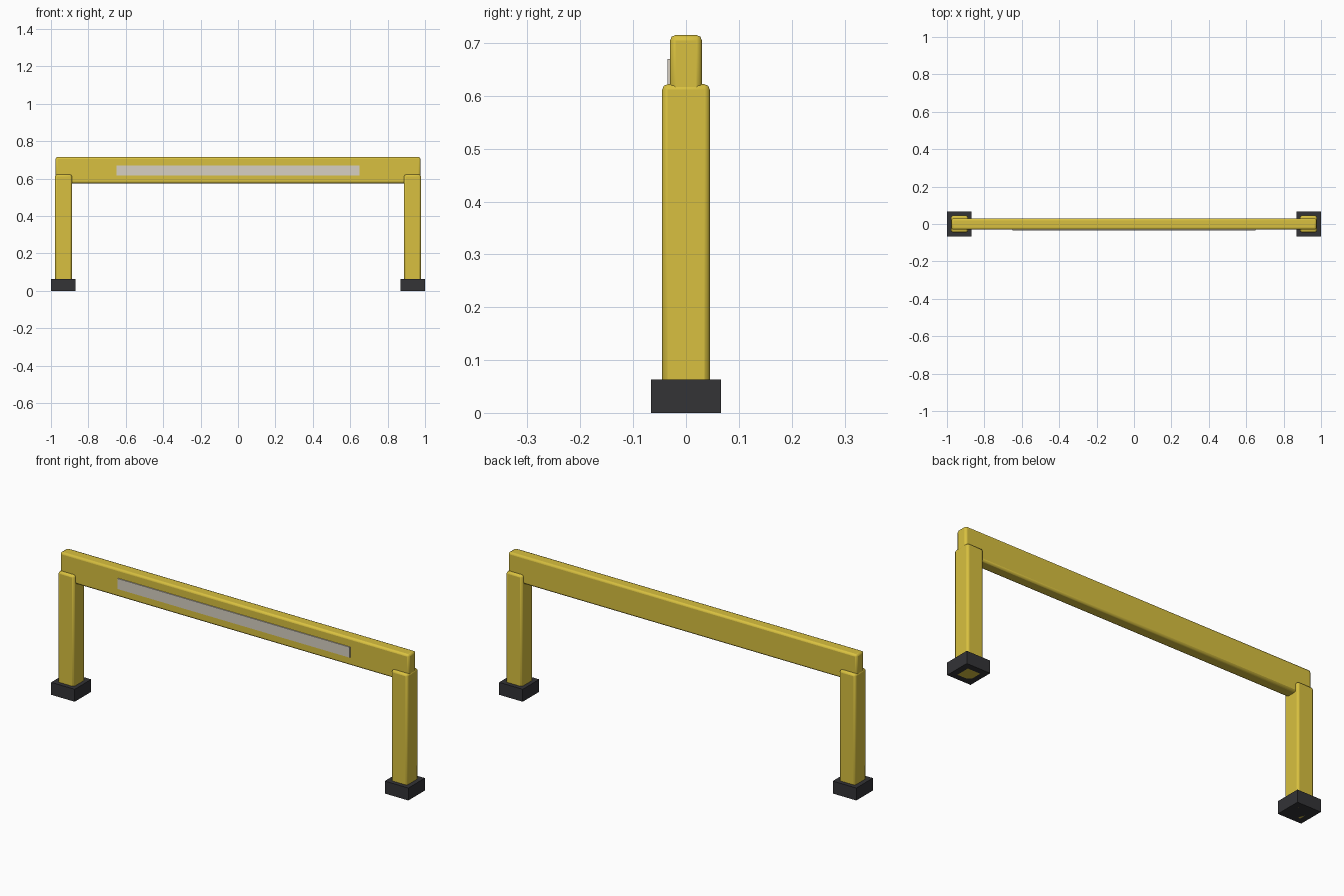
import bpy
import math

if "Cube" in bpy.data.objects:
    bpy.data.objects.remove(bpy.data.objects["Cube"])


def material(name, color):
    mat = bpy.data.materials.new(name)
    mat.diffuse_color = (*color, 1)
    mat.use_nodes = True
    mat.node_tree.nodes["Principled BSDF"].inputs["Base Color"].default_value = mat.diffuse_color
    return mat


yellow = material("yellow_paint", (0.69, 0.53, 0.05))
black = material("black_rubber", (0.033, 0.033, 0.037))
pale = material("pale_strip", (0.68, 0.63, 0.54))


def box(name, x, y, z, mat, bevel=0):
    """Box from (min, max) ranges, with optional rounded edges."""
    ranges = (x, y, z)
    bpy.ops.mesh.primitive_cube_add(size=1, location=[(a + b) / 2 for a, b in ranges])
    ob = bpy.context.object
    ob.name = name
    ob.scale = [b - a for a, b in ranges]
    bpy.ops.object.transform_apply(location=False, rotation=False, scale=True)
    ob.data.materials.append(mat)
    if bevel:
        mod = ob.modifiers.new("rounded_edges", 'BEVEL')
        mod.width = bevel
        mod.segments = 2
        bpy.ops.object.shade_smooth_by_angle(angle=math.radians(30))
    return ob


# Horizontal beam with a flat strip on its front face
box("beam", (-0.976, 0.976), (-0.03, 0.03), (0.575, 0.715), yellow, 0.01)
box("front_strip", (-0.65, 0.65), (-0.035, -0.029), (0.617, 0.67), pale)

# Posts and rubber feet, left and right
for side, c in (("left", -0.933), ("right", 0.933)):
    box(side + "_post", (c - 0.045, c + 0.045), (-0.045, 0.045), (0, 0.622), yellow, 0.01)
    f = math.copysign(0.934, c)
    box(side + "_foot", (f - 0.066, f + 0.066), (-0.066, 0.066), (0, 0.063), black)
